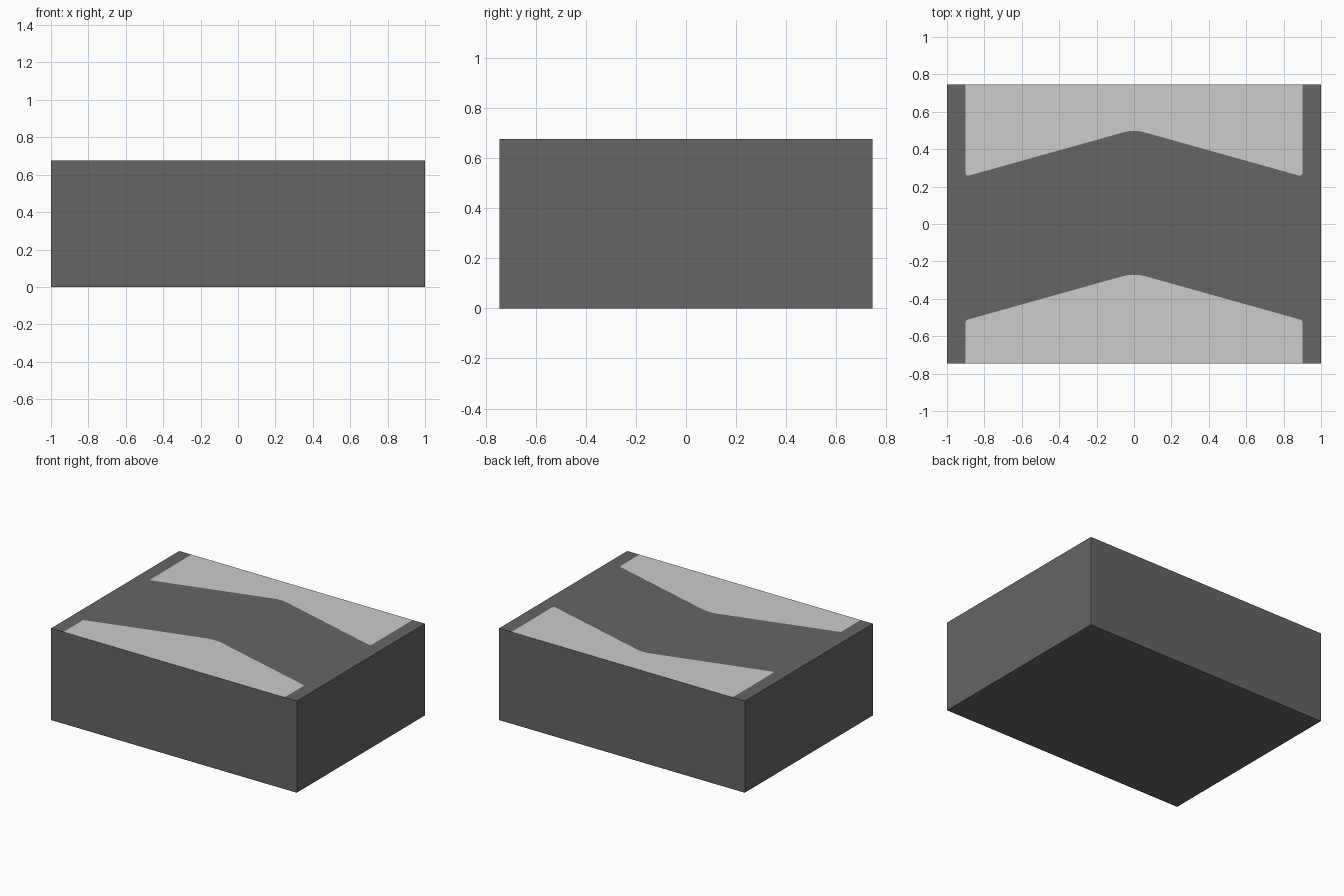
import bpy
import bmesh

if "Cube" in bpy.data.objects:
    bpy.data.objects.remove(bpy.data.objects["Cube"])

W, D, H = 1.0, 0.745, 0.675   # half width, half depth, height


def material(name, value):
    m = bpy.data.materials.new(name)
    m.diffuse_color = (value, value, value, 1)
    m.use_nodes = True
    m.node_tree.nodes["Principled BSDF"].inputs["Base Color"].default_value = m.diffuse_color
    return m


def mirrored(half):
    # left-to-right outline from its right half (centre to right)
    return [(-x, y) for x, y in reversed(half)] + half


# chevron edges of the two pale panels, right halves
back_edge = mirrored([(0.025, 0.497), (0.06, 0.489), (0.875, 0.261),
                      (0.892, 0.259), (0.9, 0.27), (0.9, D)])
front_edge = mirrored([(0.03, -0.273), (0.06, -0.279), (0.885, -0.51),
                       (0.897, -0.516), (0.9, -0.525), (0.9, -D)])

bm = bmesh.new()


def verts(points, z=H):
    return [bm.verts.new((x, y, z)) for x, y in points]


back, front = verts(back_edge), verts(front_edge)
fl, fr, br, bl = verts([(-W, -D), (W, -D), (W, D), (-W, D)])
f0, f1, b1, b0 = verts([(-W, -D), (W, -D), (W, D), (-W, D)], 0)

# top: pale panels flush with the dark band between them
bm.faces.new(back).material_index = 1
bm.faces.new(front[::-1]).material_index = 1
bm.faces.new([fl] + front + [fr, br] + back[::-1] + [bl])

# sides and underside
bm.faces.new([f0, f1, fr, front[-1], front[0], fl])
bm.faces.new([b1, b0, bl, back[0], back[-1], br])
bm.faces.new([f1, b1, br, fr])
bm.faces.new([b0, f0, fl, bl])
bm.faces.new([f0, b0, b1, f1])
bmesh.ops.recalc_face_normals(bm, faces=bm.faces)

mesh = bpy.data.meshes.new("block")
bm.to_mesh(mesh)
bm.free()
mesh.materials.append(material("dark grey", 0.130))
mesh.materials.append(material("pale grey", 0.604))
bpy.context.collection.objects.link(bpy.data.objects.new("block", mesh))
